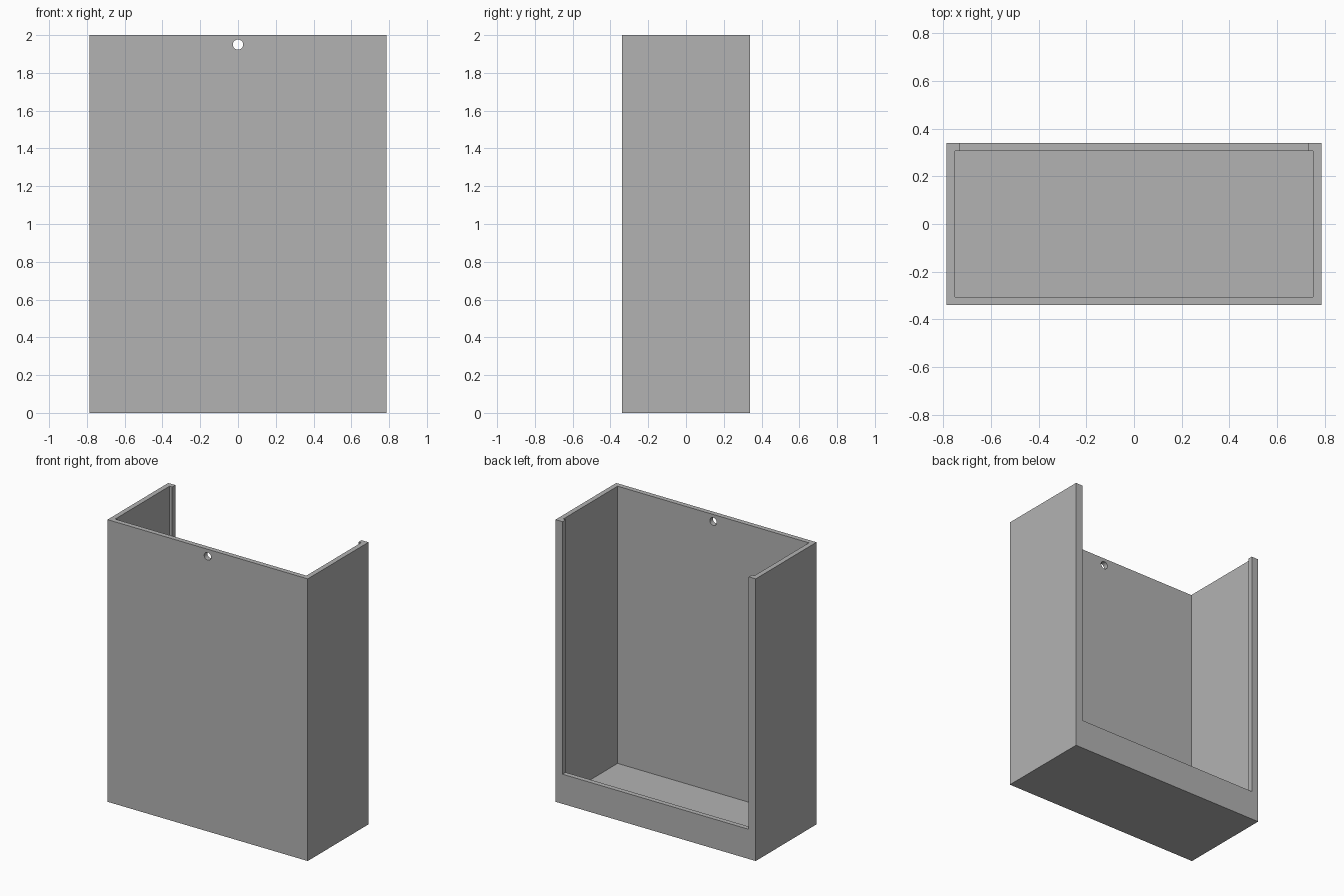
import bpy
import math

old = bpy.data.objects.get("Cube")
if old:
    bpy.data.objects.remove(old, do_unlink=True)

# Overall sizes
W, D, H = 1.57, 0.68, 2.0
WALL = 0.035
SILL = 0.21
OPENING = 1.46
TOP = H + 0.2

grey = bpy.data.materials.new("plain grey")
grey.use_nodes = True
colour = (0.45, 0.45, 0.45, 1)
grey.diffuse_color = colour
grey.node_tree.nodes["Principled BSDF"].inputs["Base Color"].default_value = colour


def box(name, low, high):
    """Box between two opposite corners."""
    middle = [(a + b) / 2 for a, b in zip(low, high)]
    bpy.ops.mesh.primitive_cube_add(size=1, location=middle)
    obj = bpy.context.object
    obj.name = name
    obj.scale = [b - a for a, b in zip(low, high)]
    bpy.ops.object.transform_apply(location=True, rotation=True, scale=True)
    obj.data.materials.append(grey)
    return obj


def cut(target, cutter):
    """Subtract a cutter, then discard it."""
    cutter.hide_render = True
    mod = target.modifiers.new("cut", 'BOOLEAN')
    mod.operation = 'DIFFERENCE'
    mod.solver = 'EXACT'
    mod.object = cutter
    bpy.context.view_layer.objects.active = target
    bpy.ops.object.modifier_apply(modifier=mod.name)
    bpy.data.objects.remove(cutter, do_unlink=True)


# Outer block
holder = box("open_back_holder", (-W / 2, -D / 2, 0), (W / 2, D / 2, H))

# Inner pocket, open at the top
x, y = W / 2 - WALL, D / 2 - WALL
cut(holder, box("pocket_cutter", (-x, -y, WALL), (x, y, TOP)))

# Back opening, leaving a low sill and two narrow side lips
cut(holder, box("opening_cutter", (-OPENING / 2, 0, SILL), (OPENING / 2, D, TOP)))

# Round hanging hole through the front wall
bpy.ops.mesh.primitive_cylinder_add(vertices=32, radius=0.027, depth=0.2,
                                    location=(0, -D / 2, 1.95),
                                    rotation=(math.pi / 2, 0, 0))
hole = bpy.context.object
hole.data.materials.append(grey)
cut(holder, hole)

bpy.ops.object.select_all(action='DESELECT')
holder.select_set(True)
bpy.context.view_layer.objects.active = holder
bpy.ops.object.shade_smooth_by_angle(angle=math.radians(30))
